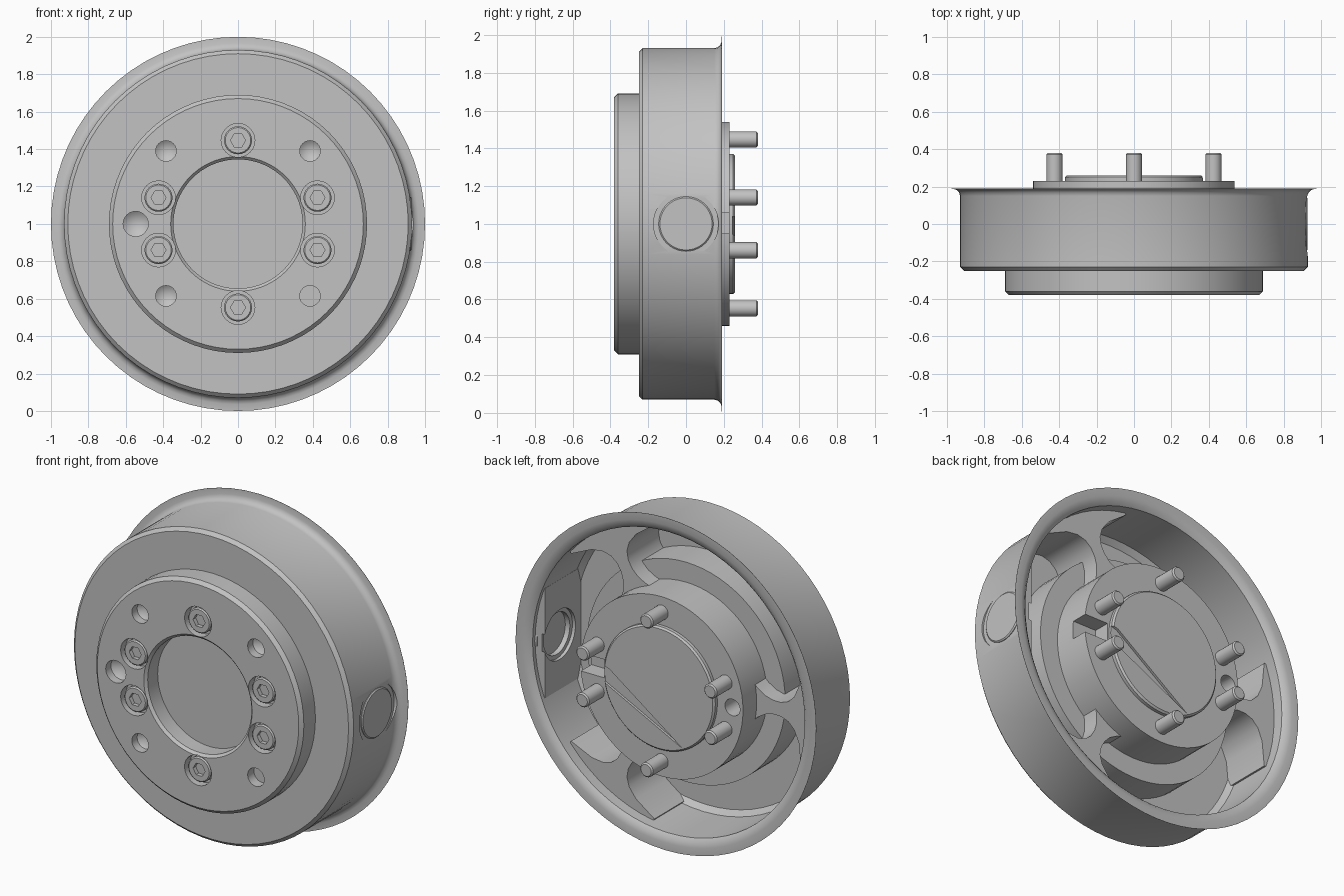
import bpy, bmesh, math

cube = bpy.data.objects.get("Cube")
if cube:
    bpy.data.objects.remove(cube, do_unlink=True)

metal = bpy.data.materials.new("grey_metal")
metal.use_nodes = True
metal.diffuse_color = (0.54, 0.54, 0.54, 1)
metal.node_tree.nodes["Principled BSDF"].inputs["Base Color"].default_value = (0.54, 0.54, 0.54, 1)
MID = 1.0  # height of the drum axis


def finish(name, bm):
    bmesh.ops.recalc_face_normals(bm, faces=bm.faces)
    mesh = bpy.data.meshes.new(name)
    bm.to_mesh(mesh)
    bm.free()
    mesh.materials.append(metal)
    obj = bpy.data.objects.new(name, mesh)
    bpy.context.collection.objects.link(obj)
    return obj


def turned(name, profile, x=0.0, z=0.0, sides=24, axis="Y"):
    """Solid of revolution; profile runs (radius, position along axis)."""
    bm = bmesh.new()
    rings = []
    for r, d in profile:
        ring = []
        for i in range(sides if r > 0 else 1):
            a = math.tau * i / sides
            u, v = r * math.cos(a), r * math.sin(a)
            co = (x + u, d, MID + z + v) if axis == "Y" else (d, u, MID + z + v)
            ring.append(bm.verts.new(co))
        rings.append(ring)
    for ring in (rings[0], rings[-1]):
        if len(ring) > 1:
            bm.faces.new(ring)
    for a, b in zip(rings, rings[1:]):
        for i in range(sides):
            j = (i + 1) % sides
            if len(a) == 1:
                bm.faces.new((a[0], b[i], b[j]))
            elif len(b) == 1:
                bm.faces.new((a[i], a[j], b[0]))
            else:
                bm.faces.new((a[i], a[j], b[j], b[i]))
    return finish(name, bm)


def prism(name, outline, y0, y1, angle=0.0):
    """Extrude an (x, z) outline along y, turned about the drum axis."""
    c, s = math.cos(angle), math.sin(angle)
    bm = bmesh.new()
    face = bm.faces.new([bm.verts.new((u * c - v * s, y0, MID + u * s + v * c)) for u, v in outline])
    out = bmesh.ops.extrude_face_region(bm, geom=[face])
    verts = [g for g in out["geom"] if isinstance(g, bmesh.types.BMVert)]
    bmesh.ops.translate(bm, verts=verts, vec=(0, y1 - y0, 0))
    return finish(name, bm)


def mirrored(half):
    return half + [(u, -v) for u, v in reversed(half)]


def activate(obj):
    bpy.ops.object.select_all(action="DESELECT")
    obj.select_set(True)
    bpy.context.view_layer.objects.active = obj


def cut(obj, cutter):
    cutter.hide_render = True
    activate(obj)
    mod = obj.modifiers.new("cut", "BOOLEAN")
    mod.operation, mod.solver, mod.object = "DIFFERENCE", "EXACT", cutter
    bpy.ops.object.modifier_apply(modifier=mod.name)
    bpy.data.objects.remove(cutter, do_unlink=True)


# Drum with front hub, flared rear lip and stepped rear hub
drum = turned("drum_housing", [
    (0, -.27), (.345, -.27), (.345, -.365), (.36, -.38), (.67, -.38), (.69, -.36), (.69, -.25),
    (.91, -.25), (.93, -.23), (.93, .15), (.935, .168), (.948, .182), (.965, .188), (1, .1895),
    (1, .1905), (.955, .19), (.925, .182), (.905, .165), (.905, -.17), (.875, -.2),
    (.66, -.2), (.66, 0), (.54, 0), (.54, .23), (.37, .23), (.37, .25), (.36, .26), (0, .26),
], sides=72)
parts = [drum]

# Socket screws in counterbores, with studs out of the back
spots = [(0, .447), (0, -.447)] + [(sx * .425, sz * .14) for sx in (1, -1) for sz in (1, -1)]
for x, z in spots:
    cut(drum, turned("cutter", [(.09, -.4), (.09, -.33)], x, z))
    screw = turned("socket_screw", [(.05, -.3), (.075, -.335), (.075, -.363), (.068, -.37), (0, -.37)], x, z)
    cut(screw, turned("cutter", [(.04, -.4), (.04, -.345)], x, z, 6))
    stud = turned("rear_stud", [(.043, .2), (.043, .372), (.035, .38), (0, .38)], x, z)
    parts += [screw, stud]

# Drilled holes in the front face
for x, z in [(.385, .39), (-.385, .39), (-.385, -.385)]:
    cut(drum, turned("cutter", [(.055, -.4), (.055, -.33), (0, -.29)], x, z))
cut(drum, turned("cutter", [(.055, -.4), (.055, -.32)], .385, -.385))
cut(drum, turned("cutter", [(.067, -.4), (.067, -.33), (0, -.28)], -.547, 0))

# Rear hub hole, key slot and tapered groove
cut(drum, turned("cutter", [(.05, .3), (.05, .1)], -.47, 0))
cut(drum, prism("cutter", [(.38, -.05), (.6, -.05), (.6, .06), (.38, .06)], .13, .3))
cut(drum, prism("cutter", [(.4, -.04), (.4, .05), (.33, .03), (-.16, -.32)], .245, .3))

# Three waisted spokes ending in flat pads against the wall
half = [(.5, .13), (.55, .085), (.6, .055), (.65, .042), (.7, .042), (.75, .06), (.79, .1),
        (.82, .17), (.835, .32), (.86, .32), (.91, .12)]
for deg in (60, 180, 300):
    parts.append(prism("spoke", mirrored(half), -.22, .1, math.radians(deg)))

# Side port: inner pad, outer spot face and plug
pad = prism("port_pad", mirrored([(.84, .33), (.86, .32), (.91, .12)]), -.22, .14)
cut(pad, turned("cutter", [(.15, .8), (.15, .86), (.125, .86), (.125, .95)], sides=32, axis="X"))
cut(drum, turned("cutter", [(.172, .918), (.172, 1.05)], sides=40, axis="X"))
plug = turned("port_plug", [(.145, .89), (.145, .922), (.138, .928), (0, .928)], sides=40, axis="X")
parts += [pad, plug]

for obj in parts:
    activate(obj)
    bpy.ops.object.shade_smooth_by_angle(angle=math.radians(30))
